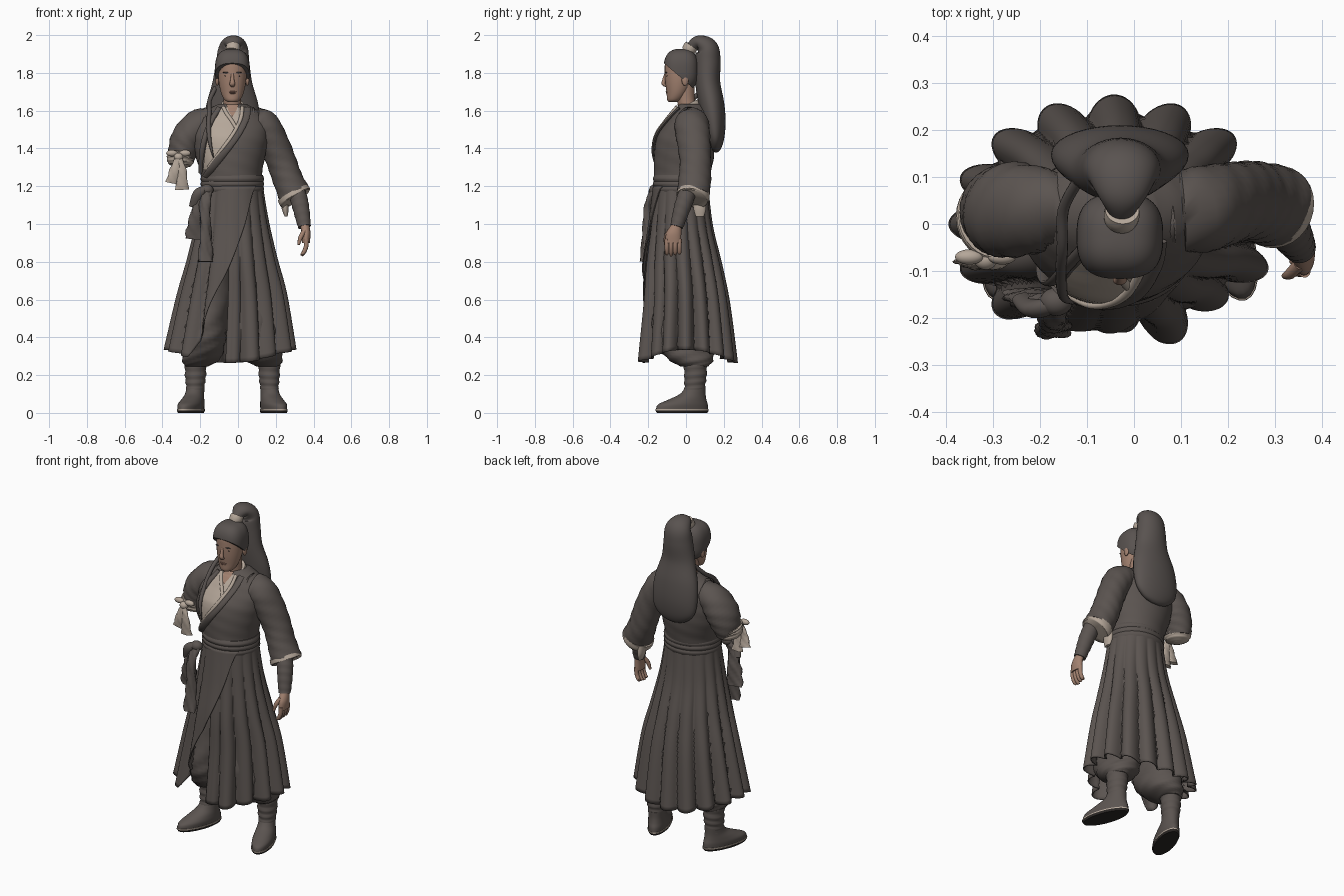
import bpy, bmesh
from math import sin, cos, pi, radians, sqrt, exp
from mathutils import Vector

cube = bpy.data.objects.get("Cube")
if cube:
    bpy.data.objects.remove(cube, do_unlink=True)


def material(name, rgb):
    m = bpy.data.materials.new(name)
    m.use_nodes = True
    m.diffuse_color = (*rgb, 1)
    m.node_tree.nodes["Principled BSDF"].inputs["Base Color"].default_value = (*rgb, 1)
    return m


CLOTH = material("dark cloth", (.105, .089, .081))
HAIR = material("dark hair", (.1, .086, .08))
LINEN = material("pale linen", (.46, .385, .32))
SKIN = material("skin", (.36, .22, .16))
LIP = material("lips", (.26, .14, .105))
SOLE = material("black sole", (.025, .021, .019))


def smooth(pts, n):
    """Sample a smooth spline through tuples of any length."""
    out = []
    for i in range(len(pts) - 1):
        quad = [pts[min(max(i + k, 0), len(pts) - 1)] for k in (-1, 0, 1, 2)]
        for k in range(n):
            t = k / n
            out.append([.5 * (2*b + (c-a)*t + (2*a-5*b+4*c-d)*t*t + (3*b-a-3*c+d)*t**3)
                        for a, b, c, d in zip(*quad)])
    return out + [list(pts[-1])]


def finish(name, bm, mat):
    bmesh.ops.recalc_face_normals(bm, faces=bm.faces[:])
    me = bpy.data.meshes.new(name)
    bm.to_mesh(me)
    bm.free()
    me.materials.append(mat)
    for p in me.polygons:
        p.use_smooth = True
    me.set_sharp_from_angle(angle=radians(50))
    ob = bpy.data.objects.new(name, me)
    bpy.context.scene.collection.objects.link(ob)
    return ob


def skin_grid(bm, rows, closed):
    """Bridge rows of points with quads."""
    vs = [[bm.verts.new(p) for p in r] for r in rows]
    n = len(vs[0])
    for a, b in zip(vs, vs[1:]):
        for j in range(n if closed else n - 1):
            k = (j + 1) % n
            bm.faces.new((a[j], a[k], b[k], b[j]))
    if closed:
        bm.faces.new(vs[0])
        bm.faces.new(vs[-1])


def tube(name, pts, mat, level=False, segs=28, steps=6, ripple=0, folds=0):
    """Loft ellipses (x, y, z, rx, ry) along a path; level keeps them flat."""
    pts = smooth([p if len(p) == 5 else (*p, p[3]) for p in pts], steps)
    centres = [Vector(p[:3]) for p in pts]
    rows = []
    for i, p in enumerate(pts):
        t = (centres[min(i + 1, len(pts) - 1)] - centres[max(i - 1, 0)]).normalized()
        if level:
            t = Vector((0, 0, 1))
        u = Vector((1, 0, 0))
        u = (u - t * u.dot(t)).normalized()
        v = t.cross(u)
        row = []
        for j in range(segs):
            a = 2 * pi * j / segs
            k = 1 + ripple * sin(i * 1.6 + sin(a)) + folds * sin(3*a + i * .55) * sin(i * .9 + a)
            row.append(centres[i] + u * cos(a) * p[3] * k + v * sin(a) * p[4] * k)
        rows.append(row)
    bm = bmesh.new()
    skin_grid(bm, rows, True)
    return finish(name, bm, mat)


def ball(name, loc, size, mat):
    bm = bmesh.new()
    bmesh.ops.create_uvsphere(bm, u_segments=24, v_segments=16, radius=1)
    bmesh.ops.scale(bm, vec=size, verts=bm.verts)
    bmesh.ops.translate(bm, vec=loc, verts=bm.verts)
    return finish(name, bm, mat)


# Robe body
TORSO = [(-.03, -.025, 1.17, .162, .143), (-.035, -.02, 1.26, .162, .148),
         (-.04, -.01, 1.36, .185, .158), (-.04, 0, 1.46, .2, .155),
         (-.035, .02, 1.54, .195, .125), (-.033, .03, 1.595, .145, .095),
         (-.03, .03, 1.635, .075, .065)]
tube("robe_body", TORSO, CLOTH, level=True, segs=48, folds=.012)
DENSE = smooth(TORSO, 12)


def front(x, z):
    """Front surface of the robe body."""
    c = min(DENSE, key=lambda r: abs(r[2] - z))
    return c[1] - c[4] * sqrt(max(0, 1 - ((x - c[0]) / c[3]) ** 2))


def chest_patch(name, rows, lift, mat):
    """Thin panel lying on the chest, from rows of (z, x0, x1)."""
    bm = bmesh.new()
    grid = []
    for z, x0, x1 in smooth(rows, 8):
        xs = [x0 + (x1 - x0) * j / 12 for j in range(13)]
        grid.append([(x, front(x, z) - lift, z) for x in xs])
    skin_grid(bm, grid, False)
    finish(name, bm, mat)


def draped(name, path, w, mat, lift):
    tube(name, [(x, front(x, z) - lift, z, w, .008) for x, z in path], mat, segs=12)


chest_patch("inner_shirt", [(1.62, -.085, .03), (1.5, -.145, -.005), (1.4, -.172, -.07), (1.285, -.185, -.15)],
            .008, LINEN)
chest_patch("bare_chest", [(1.632, -.062, .004), (1.6, -.05, -.01), (1.57, -.033, -.027)], .012, SKIN)
draped("left_lapel", [(.05, 1.615), (.04, 1.56), (0, 1.48), (-.065, 1.39), (-.135, 1.3), (-.17, 1.25)], .02, CLOTH, .01)
draped("right_lapel", [(-.1, 1.615), (-.14, 1.55), (-.175, 1.46), (-.192, 1.37), (-.195, 1.27)], .014, CLOTH, .009)
draped("left_shirt_edge", [(.022, 1.62), (.015, 1.56), (-.024, 1.48), (-.088, 1.39), (-.155, 1.3)], .01, LINEN, .012)
draped("right_shirt_edge", [(-.078, 1.62), (-.06, 1.585), (-.035, 1.55), (-.01, 1.51)], .01, LINEN, .01)
tube("shirt_collar", [(-.03, .045, 1.57, .075, .065), (-.03, .028, 1.61, .064, .06), (-.03, .015, 1.638, .058, .055)],
     LINEN)

# Belt with knot and tails
for i in range(3):
    z = 1.185 + .027 * i
    tube(f"belt_wrap_{i}", [(-.03, -.024, z - .02, .161, .143), (-.03, -.024, z, .168, .151),
                            (-.03, -.024, z + .02, .161, .143)], CLOTH, level=True, segs=48)
ball("belt_knot", (-.165, -.165, 1.18), (.035, .03, .03), CLOTH)
tube("belt_tail_short", [(-.165, -.16, 1.18, .02, .018), (-.2, -.17, 1.12, .033, .018),
                         (-.218, -.16, 1.02, .042, .02), (-.228, -.15, .92, .045, .016)], CLOTH, folds=.3)
tube("belt_tail_long", [(-.16, -.17, 1.18, .02, .018), (-.175, -.2, 1.1, .03, .018),
                        (-.17, -.21, .95, .03, .02), (-.172, -.225, .8, .034, .022)], CLOTH, folds=.3)
tube("belt_loop", [(-.165, -.17, 1.19, .015), (-.21, -.18, 1.16, .028, .02), (-.235, -.16, 1.09, .025, .015)], CLOTH)

# Pleated wrap skirt, its right panel lapping over the left at the front
SKIRT = smooth([(-.03, -.025, 1.2, .162, .143), (-.03, -.025, 1, .195, .168), (-.03, -.015, .8, .24, .208),
                (-.032, -.003, .6, .293, .238), (-.042, 0, .3, .352, .275)], 8)
rows = []
for i, (cx, cy, z, rx, ry) in enumerate(SKIRT):
    t = i / (len(SKIRT) - 1)
    start, end = -95, 318 - 89 * t ** .8
    row = []
    for j in range(241):
        a = start + (end - start) * j / 240
        r = radians(a)
        depth = .2 * t ** .7 * (.35 if a > 240 else 1)
        k = 1 - depth * (1 - abs(cos(8 * r)) ** .7) + .05 * min(max((a - 240) / 25, 0), 1)
        k -= t * (.16 * min(max((-74 - a) / 14, 0), 1) + .09 * exp(-((a + 47) / 13) ** 2))
        row.append((cx + rx * k * cos(r), cy + ry * k * sin(r), z + .035 * t * cos(2 * r)))
    rows.append(row)
bm = bmesh.new()
skin_grid(bm, rows, False)
skirt = finish("pleated_skirt", bm, CLOTH)
mod = skirt.modifiers.new("thickness", "SOLIDIFY")
mod.thickness = .006

# Trousers, leg wraps and boots
for side, s in (("right", -1), ("left", 1)):
    def leg(dx):
        return -.03 + s * dx
    tube(side + "_trouser", [(leg(.08), -.02, .78, .09, .12), (leg(.13), -.025, .5, .115, .15),
                             (leg(.145), -.01, .37, .108, .15), (leg(.165), .025, .285, .098, .125),
                             (leg(.19), .045, .245, .06, .07)], CLOTH, level=True, folds=.07)
    parts = [
        tube(side + "_leg_wrap", [(0, 0, .3, .058, .062), (0, 0, .2, .055, .06), (0, -.005, .12, .046, .055),
                                  (0, -.01, .07, .045, .06)], CLOTH, level=True, steps=9, ripple=.05),
        tube(side + "_boot", [(0, -.075, .02, .056, .145), (0, -.07, .045, .058, .138), (0, -.045, .07, .054, .105),
                              (0, -.015, .1, .048, .07), (0, 0, .135, .047, .055)], CLOTH, level=True),
        tube(side + "_boot_trim", [(0, -.075, .012, .059, .148), (0, -.075, .02, .059, .148)], LINEN, level=True),
        tube(side + "_sole", [(0, -.075, 0, .055, .14), (0, -.075, .013, .06, .149)], SOLE, level=True)]
    for ob in parts:
        ob.location = (leg(.195), .05, 0)
        ob.rotation_euler.z = s * radians(19)

# Left arm: wide sleeve, linen cuff, wrapped forearm and hand
tube("left_sleeve", [(.05, .025, 1.53, .07, .085), (.13, .03, 1.525, .085, .09), (.185, .04, 1.44, .08, .088),
                     (.23, .05, 1.33, .077, .085), (.262, .047, 1.24, .08, .085), (.3, .038, 1.155, .088, .085)],
     CLOTH, folds=.04)
tube("left_cuff", [(.29, .039, 1.165, .089, .087), (.302, .036, 1.143, .092, .088), (.307, .034, 1.135, .084, .08)],
     LINEN)
tube("left_cuff_lining", [(.245, .07, 1.13, .02, .035), (.25, .073, 1.08, .018, .033), (.255, .073, 1.04, .008, .022)],
     LINEN)
tube("left_forearm_wrap", [(.305, .02, 1.2, .045), (.33, -.015, 1.1, .045), (.352, -.05, .985, .034)],
     CLOTH, steps=12, ripple=.025)
tube("left_palm", [(.353, -.052, .995, .024, .028), (.36, -.065, .95, .024, .04), (.36, -.068, .9, .02, .042)],
     SKIN, level=True)
for i in range(4):
    y = -.101 + .022 * i
    tip = .832 + .008 * abs(i - 1)
    tube(f"left_finger_{i}", [(.362, y, .92, .013), (.36, y, .88, .012), (.348, y, .85, .011), (.335, y, tip, .007)],
         SKIN, segs=12)
tube("left_thumb", [(.352, -.085, .965, .014), (.332, -.105, .93, .012), (.32, -.11, .89, .007)], SKIN, segs=12)

# Right arm: short sleeve closed by a knotted linen cloth
tube("right_sleeve", [(-.1, .025, 1.53, .07, .085), (-.2, .03, 1.525, .085, .09), (-.262, .03, 1.46, .088, .1),
                      (-.29, .025, 1.39, .078, .095), (-.3, .015, 1.335, .066, .08)], CLOTH, folds=.05)
tube("right_stump_wrap", [(-.3, .017, 1.37, .072, .086), (-.304, .014, 1.35, .073, .086), (-.308, .012, 1.315, .062, .07),
                          (-.31, .01, 1.295, .02, .025)], LINEN, steps=8, ripple=.03)
ball("cloth_knot", (-.315, -.075, 1.355), (.025, .022, .022), LINEN)
for i, dx in enumerate((-.035, .035)):
    ball(f"cloth_bow_{i}", (-.315 + dx, -.07, 1.375), (.03, .016, .017), LINEN)
    tube(f"cloth_tail_{i}", [(-.315, -.08, 1.35, .014), (-.318 + dx * .5, -.085, 1.28, .028, .012),
                             (-.322 + dx * .75, -.075, 1.2 - dx * .5, .036, .012)], LINEN, folds=.2)

# Head
FX = -.03
tube("neck", [(FX, .015, 1.59, .05), (FX, .0, 1.66, .047), (FX, -.005, 1.76, .052)], SKIN, level=True)
tube("face", [(FX, -.07, 1.645, .022, .02), (FX, -.06, 1.658, .042, .04), (FX, -.046, 1.695, .06, .057),
              (FX, -.036, 1.75, .072, .074), (FX, -.03, 1.81, .076, .083), (FX, -.028, 1.86, .072, .08),
              (FX, -.025, 1.9, .04, .05)], SKIN, level=True)
tube("nose", [(FX, -.106, 1.8, .007), (FX, -.115, 1.765, .01), (FX, -.119, 1.742, .015, .01), (FX, -.104, 1.732, .012, .008)],
     SKIN, segs=14)
ball("upper_lip", (FX, -.1, 1.7), (.021, .008, .004), LIP)
ball("lower_lip", (FX, -.098, 1.693), (.017, .009, .005), LIP)
for s in (-1, 1):
    side = "left" if s > 0 else "right"
    ball(side + "_eye", (FX + s * .029, -.099, 1.784), (.012, .005, .004), SOLE)
    ball(side + "_eyebrow", (FX + s * .031, -.104, 1.802), (.019, .006, .004), HAIR)
    ball(side + "_ear", (FX + s * .08, -.005, 1.762), (.01, .018, .03), SKIN)

# Swept-back hair, a squared dome cut along the hairline
cap = bmesh.new()
bmesh.ops.create_uvsphere(cap, u_segments=48, v_segments=32, radius=1)
for v in cap.verts:
    v.co *= sum(abs(c) ** 2.7 for c in v.co) ** (-1 / 2.7)
bmesh.ops.scale(cap, vec=(.092, .092, .112), verts=cap.verts)
bmesh.ops.translate(cap, vec=(FX, -.026, 1.815), verts=cap.verts)
bmesh.ops.bisect_plane(cap, geom=cap.verts[:] + cap.edges[:] + cap.faces[:], plane_co=(0, -.115, 1.85),
                       plane_no=(0, .65, .76), clear_inner=True)
bmesh.ops.holes_fill(cap, edges=[e for e in cap.edges if e.is_boundary])
finish("hair_cap", cap, HAIR)

# Ponytail, hair tie and loose front lock
tube("ponytail", [(FX, .01, 1.9, .032), (-.027, .03, 1.935, .03), (-.025, .065, 1.96, .055, .038),
                  (-.025, .11, 1.93, .078, .06), (-.028, .115, 1.86, .088, .068), (FX, .115, 1.75, .105, .066),
                  (FX, .135, 1.63, .138, .068), (FX, .148, 1.53, .146, .062), (FX, .155, 1.45, .132, .047),
                  (FX, .155, 1.4, .085, .03), (FX, .153, 1.38, .03, .012)], HAIR, segs=36)
tube("hair_tie", [(-.028, .012, 1.915, .036), (-.026, .02, 1.93, .038), (-.025, .03, 1.945, .036)], LINEN)
tube("front_lock", [(-.12, .09, 1.72, .012), (-.15, .03, 1.655, .012), (-.152, -.05, 1.6, .012),
                    (-.155, front(-.155, 1.52) - .014, 1.52, .012), (-.15, front(-.15, 1.44) - .018, 1.44, .01),
                    (-.13, front(-.13, 1.35) - .02, 1.35, .003)], HAIR, segs=12)
